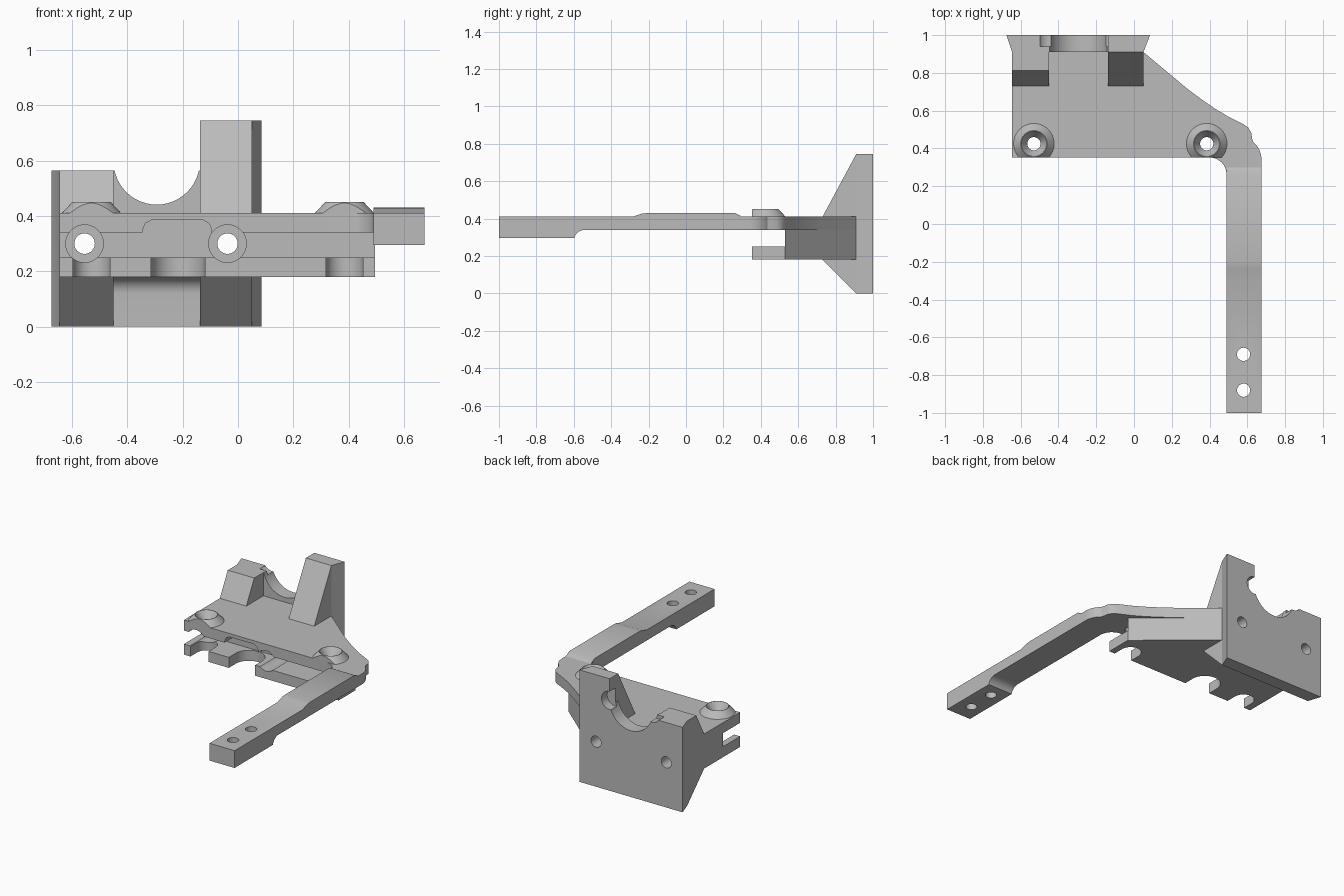
import bpy, bmesh, math
from mathutils import Vector, Matrix

if "Cube" in bpy.data.objects:
    bpy.data.objects.remove(bpy.data.objects["Cube"], do_unlink=True)

grey = bpy.data.materials.new("matte grey")
grey.use_nodes = True
grey.diffuse_color = (0.5, 0.5, 0.5, 1)
grey.node_tree.nodes["Principled BSDF"].inputs["Base Color"].default_value = (0.5, 0.5, 0.5, 1)


def finish(name, bm):
    bmesh.ops.recalc_face_normals(bm, faces=bm.faces)
    mesh = bpy.data.meshes.new(name)
    bm.to_mesh(mesh)
    bm.free()
    mesh.materials.append(grey)
    obj = bpy.data.objects.new(name, mesh)
    bpy.context.scene.collection.objects.link(obj)
    return obj


def prism(name, points, axis, lo, hi):
    """Extrude a flat outline along x, y or z."""
    place = {"x": lambda a, b, t: (t, a, b),
             "y": lambda a, b, t: (a, t, b),
             "z": lambda a, b, t: (a, b, t)}[axis]
    bm = bmesh.new()
    face = bm.faces.new([bm.verts.new(place(a, b, lo)) for a, b in points])
    moved = bmesh.ops.extrude_face_region(bm, geom=[face])["geom"]
    verts = [v for v in moved if isinstance(v, bmesh.types.BMVert)]
    bmesh.ops.translate(bm, verts=verts, vec=Vector(place(0, 0, hi - lo)))
    return finish(name, bm)


def box(name, x0, x1, y0, y1, z0, z1):
    return prism(name, [(x0, y0), (x1, y0), (x1, y1), (x0, y1)], "z", z0, z1)


def arc(cx, cy, r, start, end, n=10):
    angles = [math.radians(start + (end - start) * i / n) for i in range(n + 1)]
    return [(cx + r * math.cos(a), cy + r * math.sin(a)) for a in angles]


def circle(cx, cy, r):
    return arc(cx, cy, r, 0, 352.5, 47)


def cone(name, x, y, z0, z1, r0, r1, clip=False):
    bm = bmesh.new()
    bmesh.ops.create_cone(bm, cap_ends=True, segments=48, radius1=r0, radius2=r1,
                          depth=z1 - z0, matrix=Matrix.Translation((x, y, (z0 + z1) / 2)))
    if clip:  # trim flush with the front and right edges of the deck
        for co, no in (((0, FRONT, 0), (0, -1, 0)), ((SIDE, 0, 0), (-1, 0, 0))):
            bmesh.ops.bisect_plane(bm, geom=bm.verts[:] + bm.edges[:] + bm.faces[:],
                                   plane_co=co, plane_no=no, clear_outer=True)
            bmesh.ops.holes_fill(bm, edges=[e for e in bm.edges if e.is_boundary])
    return finish(name, bm)


def combine(target, tools, operation):
    for tool in tools:
        mod = target.modifiers.new("join", "BOOLEAN")
        mod.operation, mod.solver, mod.object = operation, "EXACT", tool
        bpy.context.view_layer.objects.active = target
        bpy.ops.object.modifier_apply(modifier=mod.name)
        bpy.data.objects.remove(tool, do_unlink=True)


FRONT, SIDE = 0.352, -0.645
SCREWS = [(-0.53, 0.425), (0.385, 0.425)]
BOLTS = [(-0.555, 0.3), (-0.038, 0.3)]
INNER = (-0.45, -0.138)          # inner edges of the two gussets
NOTCH = (-0.294, 0.597)          # centre of the round cradle

# Lower block with its slanted side
body = prism("bracket_body", [(SIDE, FRONT), (0.495, FRONT), (0.495, 0.53), (0.05, 0.91),
                              (0.05, 0.95), (SIDE, 0.95)], "z", 0.18, 0.39)

# Deck sweeping round into the root of the arm
outline = [(SIDE, FRONT), (0.3, FRONT)] + arc(0.4, 0.262, 0.09, 90, 0)
outline += [(0.49, 0.2), (0.675, 0.2)] + arc(0.55, 0.34, 0.125, 0, 50)
outline += [(0.625, 0.455), (0.62, 0.485), (0.605, 0.51), (0.58, 0.528), (0.5, 0.568),
            (0.43, 0.61), (0.36, 0.658), (0.28, 0.718), (0.05, 0.91), (0.05, 0.95), (SIDE, 0.95)]
deck = prism("deck", outline, "z", 0.34, 0.41)

# Flared mounting plate at the back
plate = prism("back_plate", [(-0.645, 0.91), (0.05, 0.91), (0.085, 1), (-0.675, 1)], "z", 0, 0.745)

# Wedge gussets above and below the deck
wedge = [(0.73, 0.41), (0.91, 0.745), (0.95, 0.745), (0.95, 0), (0.91, 0), (0.73, 0.18)]
gussets = [prism("gusset", wedge, "x", a, b) for a, b in ((SIDE, INNER[0]), (INNER[1], 0.05))]

# Fillet under the deck between the gussets
fillet = prism("fillet", arc(0.85, 0.12, 0.06, 90, 0) + [(0.93, 0.12), (0.93, 0.2), (0.85, 0.2)],
               "x", INNER[0] - 0.01, INNER[1] + 0.01)

# Raised screw bosses
bosses = [cone("boss", x, y, 0.405, 0.45, 0.112, 0.07, clip=True) for x, y in SCREWS]
combine(body, [deck, plate] + gussets + [fillet] + bosses, "UNION")

# Short side of the plate, round cradle, and pockets beside the cradle
cuts = [box("cut", -0.8, INNER[1], 0.6, 1.1, 0.565, 0.9),
        prism("cut", circle(*NOTCH, 0.156), "y", 0.6, 1.1)]
cuts += [prism("cut", circle(x, 0.6, 0.06), "y", 0.94, 1.1) for x in INNER]

# Slot between deck and lower lip, with an arched recess in the middle
cuts.append(box("cut", -0.8, 0.6, 0.2, 0.53, 0.25, 0.34))
cuts.append(prism("cut", [(-0.345, 0.3), (-0.345, 0.35), (-0.335, 0.373), (-0.31, 0.387),
                          (-0.13, 0.387), (-0.105, 0.373), (-0.095, 0.35), (-0.095, 0.3)],
                  "y", 0.2, 0.53))

# Open U-shaped notches in the lower lip
for x, r in ((-0.53, 0.067), (-0.217, 0.097), (0.385, 0.067)):
    shape = arc(x, 0.425, r, 0, 180, 24) + [(x - r, 0.2), (x + r, 0.2)]
    cuts.append(prism("cut", shape, "z", 0.1, 0.3))

# Countersunk screw holes
for x, y in SCREWS:
    cuts.append(cone("cut", x, y, 0.3, 0.5, 0.035, 0.035))
    cuts.append(cone("cut", x, y, 0.40, 0.451, 0.035, 0.068))

# Long counterbored bolt holes running front to back
for x, z in BOLTS:
    cuts.append(prism("cut", circle(x, z, 0.068), "y", 0.2, 0.88))
    cuts.append(prism("cut", circle(x, z, 0.037), "y", 0.8, 1.1))
combine(body, cuts, "DIFFERENCE")

# Arm with a thick tip and a raised middle
profile = [(-1, 0.295), (-0.6, 0.295)] + arc(-0.54, 0.28, 0.06, 165, 90, 8)
profile += [(0.3, 0.34), (0.3, 0.41), (0.262, 0.43), (-0.2, 0.43), (-0.235, 0.427),
            (-0.285, 0.41), (-1, 0.41)]
arm = prism("arm", profile, "x", 0.49, 0.675)
combine(arm, [cone("cut", 0.58, y, 0.2, 0.5, 0.035, 0.035) for y in (-0.69, -0.88)], "DIFFERENCE")

for obj in (body, arm):
    bpy.ops.object.select_all(action="DESELECT")
    obj.select_set(True)
    bpy.context.view_layer.objects.active = obj
    bpy.ops.object.shade_smooth_by_angle(angle=math.radians(30))
